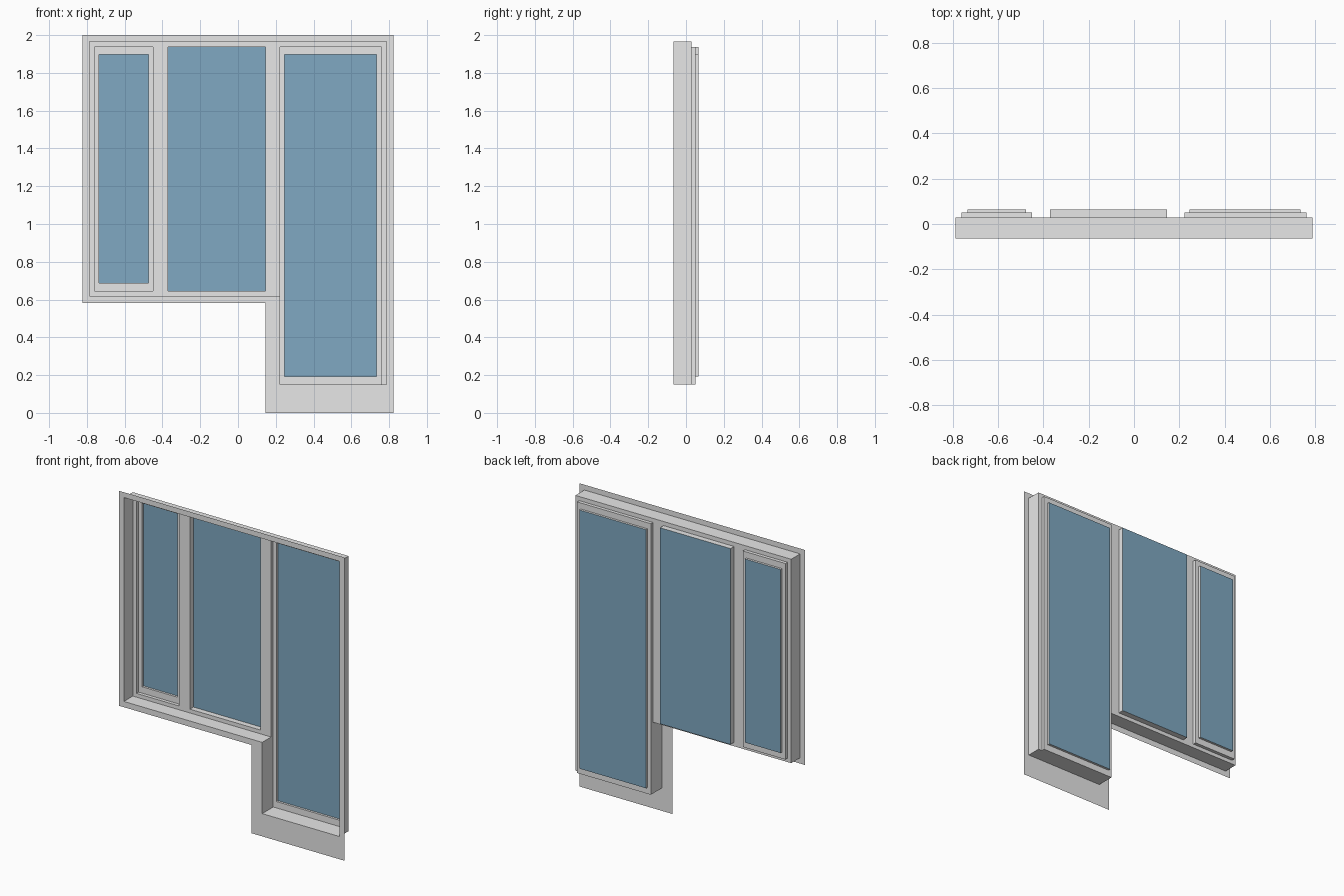
import bpy
import bmesh

if "Cube" in bpy.data.objects:
    bpy.data.objects.remove(bpy.data.objects["Cube"])


def material(name, rgb):
    m = bpy.data.materials.new(name)
    m.diffuse_color = (*rgb, 1.0)
    m.use_nodes = True
    m.node_tree.nodes["Principled BSDF"].inputs["Base Color"].default_value = m.diffuse_color
    return m


WHITE = material("white_frame", (1.0, 1.0, 1.0))
GLASS = material("blue_glass", (0.216, 0.397, 0.539))

# Depths of the stepped sheets, front to back
Y_TRIM, Y_FRAME, Y_SASH, Y_GLASS = -0.065, 0.028, 0.05, 0.065


def finish(name, bm, mat):
    mesh = bpy.data.meshes.new(name)
    bm.to_mesh(mesh)
    bm.free()
    mesh.materials.append(mat)
    bpy.context.collection.objects.link(bpy.data.objects.new(name, mesh))


def rect(x0, z0, x1, z1):
    """Corners clockwise as seen from the front."""
    return [(x0, z1), (x1, z1), (x1, z0), (x0, z0)]


def stepped_sheet(name, loops):
    """Join successive (outline, y) loops with quads."""
    bm = bmesh.new()
    rings = [[bm.verts.new((x, y, z)) for x, z in pts] for pts, y in loops]
    for a, b in zip(rings, rings[1:]):
        for i in range(len(a)):
            j = (i + 1) % len(a)
            bm.faces.new((a[i], b[i], b[j], a[j]))
    finish(name, bm, WHITE)


def flat_plates(name, rects, y, mat):
    bm = bmesh.new()
    for r in rects:
        bm.faces.new([bm.verts.new((x, y, z)) for x, z in reversed(rect(*r))])
    finish(name, bm, mat)


def l_outline(left, right, top, step_x, step_z, bottom):
    return [(left, top), (right, top), (right, bottom),
            (step_x, bottom), (step_x, step_z), (left, step_z)]


# Flat trim around the opening and the deep reveal behind it
outer = l_outline(-0.823, 0.823, 2.0, 0.145, 0.582, 0.0)
inner = l_outline(-0.787, 0.787, 1.965, 0.222, 0.62, 0.15)
stepped_sheet("wall_trim", [(outer, Y_TRIM), (inner, Y_TRIM)])
stepped_sheet("reveal", [(inner, Y_TRIM), (inner, Y_FRAME)])

# Fixed frame: head, jambs, mullions and window sill rail
flat_plates("fixed_frame", [
    (-0.787, 1.938, 0.787, 1.965),
    (-0.787, 0.62, -0.76, 1.938),
    (-0.76, 0.62, 0.145, 0.645),
    (-0.45, 0.645, -0.37, 1.938),
    (0.145, 0.62, 0.222, 1.938),
    (0.76, 0.15, 0.787, 1.938),
], Y_FRAME, WHITE)

# Opening sashes: window on the left, door on the right
panels = {
    "window": ((-0.76, 0.645, -0.45, 1.938), (-0.735, 0.687, -0.475, 1.898)),
    "door": ((0.222, 0.15, 0.76, 1.938), (0.245, 0.192, 0.733, 1.898)),
}
for name, (sash, pane) in panels.items():
    stepped_sheet(name + "_sash", [(rect(*sash), Y_FRAME), (rect(*sash), Y_SASH),
                                   (rect(*pane), Y_SASH), (rect(*pane), Y_GLASS)])
    flat_plates(name + "_glass", [pane], Y_GLASS, GLASS)

# Fixed middle pane set straight into the frame
middle = (-0.37, 0.645, 0.145, 1.938)
stepped_sheet("middle_pane_edge", [(rect(*middle), Y_FRAME), (rect(*middle), Y_GLASS)])
flat_plates("middle_glass", [middle], Y_GLASS, GLASS)
